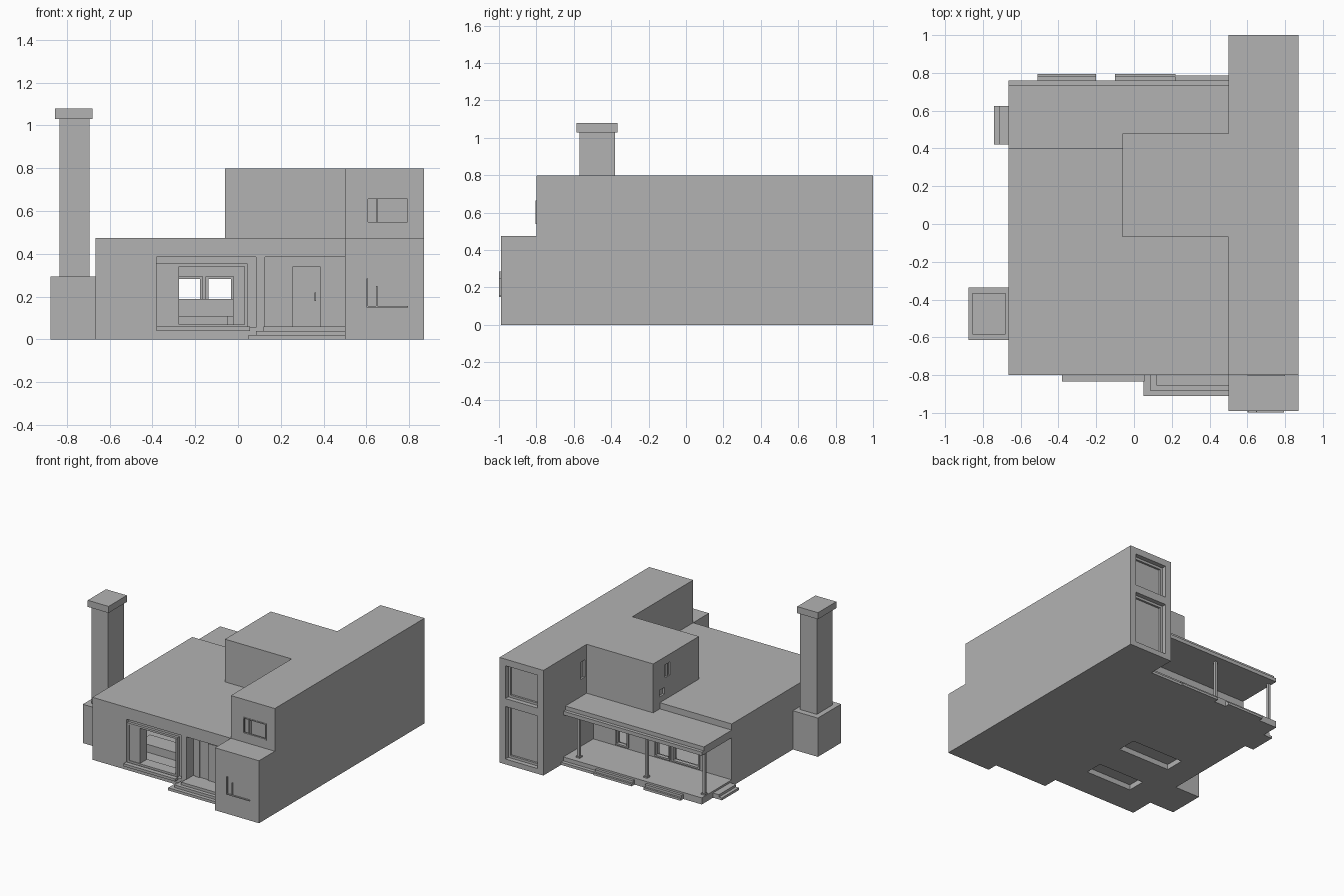
import bpy
import bmesh
from mathutils import Vector

old = bpy.data.objects.get("Cube")
if old:
    bpy.data.objects.remove(old, do_unlink=True)

grey = bpy.data.materials.new("plain_grey")
grey.use_nodes = True
grey.diffuse_color = (0.45, 0.45, 0.45, 1)
grey.node_tree.nodes["Principled BSDF"].inputs["Base Color"].default_value = grey.diffuse_color


def box(name, x, y, z):
    """Box from (min, max) pairs along each axis."""
    bm = bmesh.new()
    bmesh.ops.create_cube(bm, size=1)
    for v in bm.verts:
        v.co = Vector([(a + b) / 2 + c * (b - a) for (a, b), c in zip((x, y, z), v.co)])
    mesh = bpy.data.meshes.new(name)
    bm.to_mesh(mesh)
    bm.free()
    mesh.materials.append(grey)
    ob = bpy.data.objects.new(name, mesh)
    bpy.context.collection.objects.link(ob)
    return ob


def cut(target, *spans):
    """Subtract a box from the target."""
    cutter = box("cutter", *spans)
    cutter.hide_render = True
    mod = target.modifiers.new("cut", "BOOLEAN")
    mod.operation = "DIFFERENCE"
    mod.solver = "EXACT"
    mod.object = cutter
    bpy.context.view_layer.objects.active = target
    bpy.ops.object.modifier_apply(modifier=mod.name)
    bpy.data.objects.remove(cutter, do_unlink=True)


def frame(name, x, z, y, bar):
    """Four bars around a rectangular opening facing front or back."""
    (x0, x1), (z0, z1) = x, z
    box(name + "_left", (x0, x0 + bar), y, z)
    box(name + "_right", (x1 - bar, x1), y, z)
    box(name + "_bottom", (x0 + bar, x1 - bar), y, (z0, z0 + bar))
    box(name + "_top", (x0 + bar, x1 - bar), y, (z1 - bar, z1))


# Main single storey volume, hollow inside
main = box("main_house", (-.665, .5), (-.8, .4), (0, .475))
cut(main, (-.6, .46), (-.7, .35), (.05, .43))
cut(main, (-.38, .085), (-.85, -.77), (.055, .385))
cut(main, (-.275, .03), (-.82, -.65), (.07, .34))
cut(main, (.125, .52), (-.85, -.715), (.06, .385))
for x in [(-.4, -.165), (-.15, -.02), (.2, .31)]:
    cut(main, x, (.3, .45), (.06, .295))

# Sofas, with hollow undersides
sofas = [((-.44, -.05), (-.57, -.43)), ((-.46, -.02), (-.18, -.03))]
for x, y in sofas:
    cut(main, x, y, (-.02, .04))
    box("sofa_seat", x, y, (.045, .11))
box("sofa_back", (-.46, -.02), (-.06, -.03), (.11, .19))

# Front picture window
frame("window_frame", (-.38, .045), (.055, .355), (-.79, -.77), .015)
box("window_side_leaf", (-.365, -.275), (-.785, -.77), (.07, .34))
box("window_sill", (-.38, .055), (-.835, -.8), (.04, .06))
box("window_post", (.03, .045), (-.795, -.77), (.055, .34))

# Entrance door and sidelights
box("front_door", (.255, .385), (-.725, -.708), (.06, .34))
box("door_handle", (.358, .364), (-.735, -.725), (.18, .22))
for x in [(.145, .18), (.435, .475)]:
    box("sidelight", x, (-.722, -.708), (.06, .345))

# Entrance steps
for i in range(3):
    box("entrance_step", (.05 + .035 * i, .5), (-.91 + .028 * i, -.8), (.02 * i, .02 * (i + 1)))

# Tall wing with recessed windows
wing = box("tall_wing", (.5, .87), (-.8, 1), (0, .8))
cut(wing, (.55, .82), (.95, 1.1), (.5, .75))
cut(wing, (.55, .82), (.95, 1.1), (.04, .44))
cut(wing, (.6, .8), (-.85, -.775), (.54, .665))
cut(wing, (.4, .515), (.5, .555), (.56, .69))
frame("rear_upper_frame", (.55, .82), (.5, .75), (.95, .965), .018)
frame("rear_lower_frame", (.55, .82), (.04, .44), (.95, .965), .018)
box("rear_ledge", (.55, .82), (.99, 1.0), (.462, .478))
frame("front_upper_frame", (.6, .8), (.54, .665), (-.804, -.79), .008)
box("front_upper_mullion", (.645, .655), (-.795, -.775), (.54, .665))

# Low block in front of the wing, with its small window trim
box("front_block", (.5, .87), (-.99, -.8), (0, .475))
box("block_window_side", (.6, .607), (-.999, -.99), (.15, .285))
box("block_window_bar", (.645, .652), (-.999, -.99), (.155, .25))
box("block_window_bottom", (.6, .795), (-.999, -.99), (.15, .157))

# Upper storey
upper = box("upper_storey", (-.06, .5), (-.07, .48), (.4, .8))
cut(upper, (-.1, -.045), (.276, .336), (.64, .74))
cut(upper, (-.1, -.045), (.345, .405), (.52, .57))
box("upper_window_bar", (-.058, -.045), (.3, .306), (.64, .74))

# Patio floor, canopy and posts
box("patio_floor", (-.665, .5), (.4, .76), (0, .05))
box("patio_edge", (.22, .5), (.76, .787), (0, .02))
box("canopy_lower", (-.665, .5), (.4, .76), (.37, .398))
box("canopy_upper", (-.665, .5), (.4, .735), (.398, .428))
for px in (-.645, -.16, .41):
    box("patio_post", (px - .01, px + .01), (.69, .71), (.05, .37))
    box("post_foot", (px - .016, px + .016), (.684, .716), (.05, .06))

# Patio door frames
for x in [(-.4, -.165), (-.15, -.02), (.2, .31)]:
    frame("patio_door_frame", x, (.06, .295), (.38, .41), .012)

# Patio steps, two treads each
for i in range(2):
    z = (.018 * i, .018 * (i + 1))
    for x in [(-.51, -.2), (-.1, .22)]:
        box("patio_step", x, (.76, .795 - .015 * i), z)
    box("patio_side_step", (-.74 + .025 * i, -.665), (.42, .625), z)

# Chimney
box("chimney_base", (-.875, -.665), (-.615, -.335), (0, .295))
box("chimney_shaft", (-.835, -.695), (-.57, -.38), (.295, 1.03))
box("chimney_cap", (-.855, -.68), (-.585, -.365), (1.03, 1.08))
